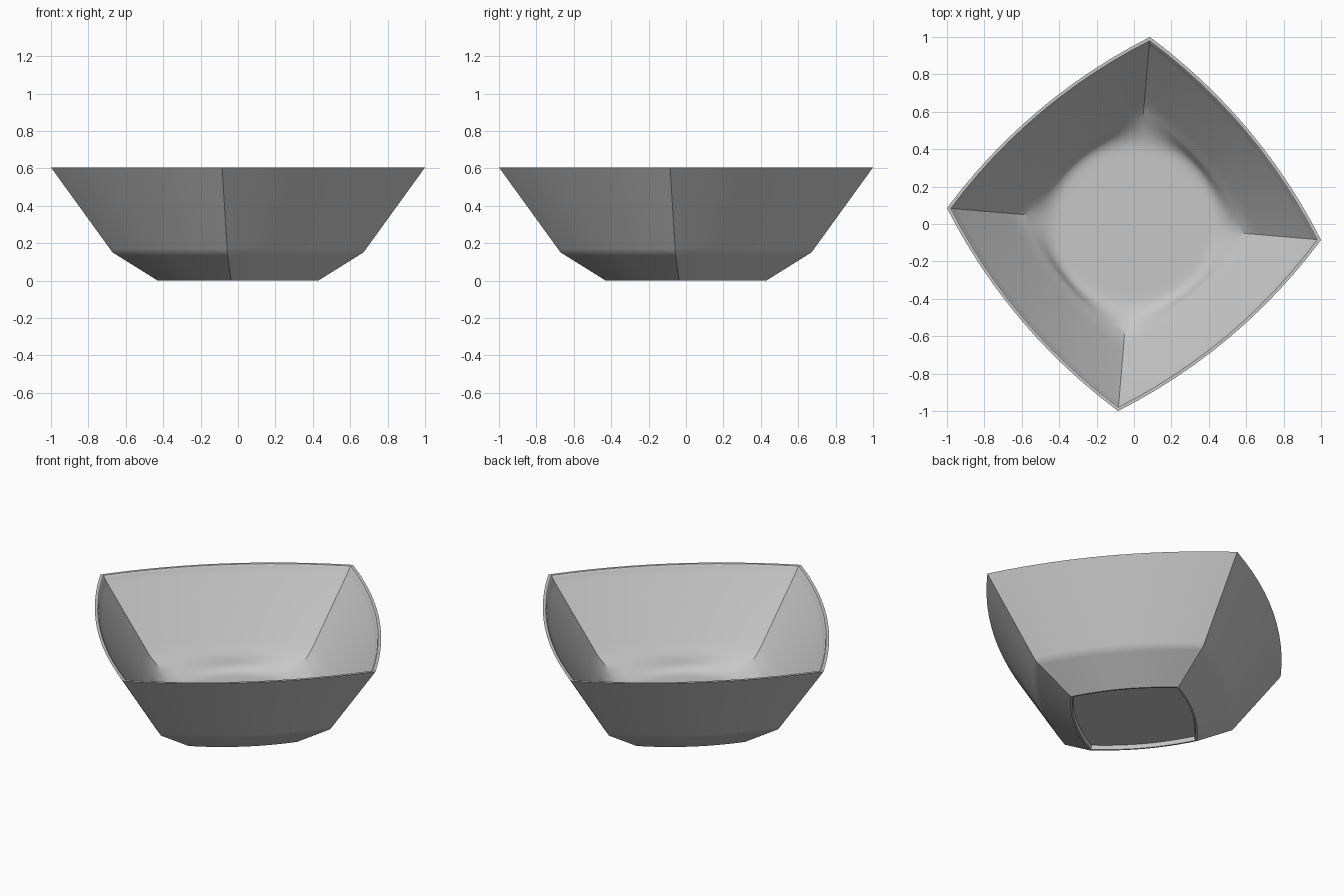
import bpy, bmesh, math

cube = bpy.data.objects.get("Cube")
if cube:
    bpy.data.objects.remove(cube)

SEG = 12                       # segments per side
TURN = math.radians(-4.86)     # twist of the square outline
HALF = 0.7096                  # half side length at the rim
BULGE = 0.083                  # how far each side bows outward


def ring_points(scale, z, roundness):
    """Bowed square outline blended towards a circle by roundness."""
    pts = []
    for side in range(4):
        normal = math.radians(45 + 90 * side) + TURN
        for i in range(SEG):
            u = 2 * i / SEG - 1
            t, n = HALF * u, HALF + BULGE * (1 - u * u)
            r, a = math.hypot(t, n), normal + math.atan2(t, n)
            r = scale * (r * (1 - roundness) + roundness)
            pts.append((r * math.cos(a), r * math.sin(a), z))
    return pts


# Cross-section: corner radius, height, roundness
profile = [(0.2, 0.095, 0.95), (0.36, 0.095, 0.95)]
for k in range(11):            # fillet from round floor to square wall
    t = k / 10
    smooth = t * t * (3 - 2 * t)
    profile.append((0.4 + 0.24 * t, 0.095 + 0.115 * t ** 1.7, 0.95 * (1 - smooth)))
profile += [
    (0.68, 0.256, 0), (0.95, 0.567, 0), (0.968, 0.59, 0),      # inner wall
    (0.973, 0.6, 0), (0.98, 0.605, 0), (1.0, 0.605, 0),        # rim
    (0.685, 0.17, 0), (0.67, 0.15, 0), (0.646, 0.135, 0),      # outer wall
    (0.43, 0, 0), (0.418, 0, 0), (0.41, 0.024, 0),             # foot, recess
]

bm = bmesh.new()
rings = [[bm.verts.new(p) for p in ring_points(*row)] for row in profile]
count = 4 * SEG
for a, b in zip(rings, rings[1:]):
    for i in range(count):
        j = (i + 1) % count
        bm.faces.new((a[i], a[j], b[j], b[i]))
bm.faces.new(rings[0])
bm.faces.new(rings[-1])
bmesh.ops.recalc_face_normals(bm, faces=bm.faces)

mesh = bpy.data.meshes.new("bowl")
bm.to_mesh(mesh)
bm.free()
bowl = bpy.data.objects.new("bowl", mesh)
bpy.context.collection.objects.link(bowl)

# Plain grey glaze
grey = bpy.data.materials.new("grey")
grey.use_nodes = True
color = (0.57, 0.57, 0.57, 1)
grey.diffuse_color = color
grey.node_tree.nodes["Principled BSDF"].inputs["Base Color"].default_value = color
mesh.materials.append(grey)

bpy.ops.object.select_all(action="DESELECT")
bowl.select_set(True)
bpy.context.view_layer.objects.active = bowl
bpy.ops.object.shade_smooth_by_angle(angle=math.radians(30))
